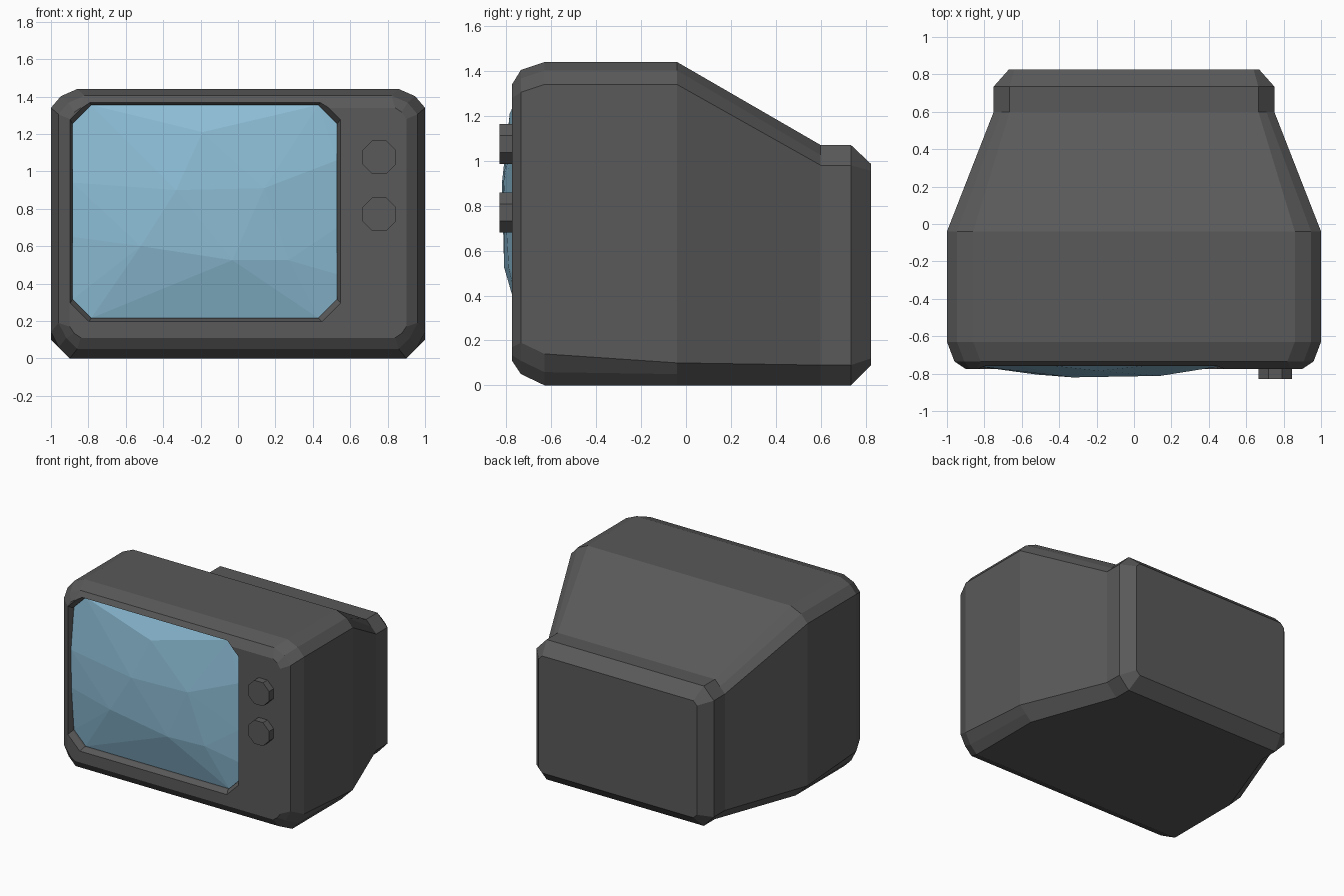
import bpy, bmesh, math
from mathutils import Matrix

if "Cube" in bpy.data.objects:
    bpy.data.objects.remove(bpy.data.objects["Cube"])


def material(name, r, g, b):
    m = bpy.data.materials.new(name)
    m.use_nodes = True
    m.diffuse_color = (r, g, b, 1)
    m.node_tree.nodes["Principled BSDF"].inputs["Base Color"].default_value = (r, g, b, 1)
    return m


grey = material("dark grey plastic", 0.1, 0.1, 0.1)
blue = material("screen blue", 0.265, 0.51, 0.67)


def finish(name, bm, mat):
    bmesh.ops.recalc_face_normals(bm, faces=bm.faces)
    mesh = bpy.data.meshes.new(name)
    bm.to_mesh(mesh)
    bm.free()
    mesh.materials.append(mat)
    obj = bpy.data.objects.new(name, mesh)
    bpy.context.collection.objects.link(obj)
    return obj


def loft(name, sections, mat):
    """Skin a list of (y, outline) sections that share a point count."""
    bm = bmesh.new()
    rings = [[bm.verts.new((x, y, z)) for x, z in pts] for y, pts in sections]
    for a, b in zip(rings, rings[1:]):
        for i in range(len(a)):
            j = (i + 1) % len(a)
            bm.faces.new((a[i], a[j], b[j], b[i]))
    bm.faces.new(rings[0])
    bm.faces.new(rings[-1])
    return finish(name, bm, mat)


def body_outline(w, z0, z1, top, bottom):
    """Symmetric outline; each corner is (width, height, bulge)."""
    half = []
    for (cw, ch, k), z, s in ((bottom, z0, 1), (top, z1, -1)):
        pts = [(w - cw, z), (w - cw * k, z + s * ch * k), (w, z + s * ch)]
        half += pts if s == 1 else pts[::-1]
    return half + [(-x, z) for x, z in reversed(half)]


def octagon(x0, x1, z0, z1, c):
    return [(x0 + c, z0), (x1 - c, z0), (x1, z0 + c), (x1, z1 - c),
            (x1 - c, z1), (x0 + c, z1), (x0, z1 - c), (x0, z0 + c)]


# Cabinet: rounded front, tapering hood, chamfered rear
soft = (0.06, 0.06, 0.4)
big_top = (0.14, 0.10, 0.38)
big_bottom = (0.10, 0.14, 0.42)
rear = (0.085, 0.09, 0.5)
cabinet = loft("cabinet", [
    (-0.775, body_outline(0.90, 0.11, 1.34, soft, soft)),
    (-0.735, body_outline(0.96, 0.05, 1.405, big_top, big_bottom)),
    (-0.63, body_outline(1.0, 0.0, 1.44, big_top, big_bottom)),
    (-0.04, body_outline(1.0, 0.0, 1.44, big_top, (0.10, 0.10, 0.5))),
    (0.60, body_outline(0.75, 0.0, 1.07, rear, rear)),
    (0.735, body_outline(0.75, 0.0, 1.07, rear, rear)),
    (0.825, body_outline(0.67, 0.09, 0.985, (0.03, 0.03, 0.5), (0.03, 0.03, 0.5))),
], grey)

# Recess for the screen
cutter = loft("screen_recess_cutter", [
    (-0.66, octagon(-0.88, 0.525, 0.22, 1.35, 0.10)),
    (-0.735, octagon(-0.885, 0.53, 0.215, 1.355, 0.10)),
    (-0.80, octagon(-0.905, 0.56, 0.185, 1.39, 0.10)),
], grey)
cutter.hide_render = True
mod = cabinet.modifiers.new("recess", "BOOLEAN")
mod.operation = "DIFFERENCE"
mod.solver = "EXACT"
mod.object = cutter
bpy.context.view_layer.update()
cut = bpy.data.meshes.new_from_object(
    cabinet.evaluated_get(bpy.context.evaluated_depsgraph_get()))
cabinet.modifiers.clear()
cabinet.data = cut
bpy.data.objects.remove(cutter)

# Screen: faceted bulging glass
bm = bmesh.new()
rim = octagon(-0.885, 0.53, 0.215, 1.355, 0.10)
for x, z in rim:
    bm.verts.new((x, -0.72, z))
    bm.verts.new((x, -0.65, z))
for x, y, z in [(-0.885, -0.755, 0.94), (-0.885, -0.75, 0.65),
                (0.53, -0.75, 1.06), (0.53, -0.75, 0.7), (0.53, -0.74, 0.45),
                (-0.33, -0.82, 0.90), (0.14, -0.812, 0.91), (-0.03, -0.81, 0.525),
                (0.27, -0.79, 0.525), (-0.52, -0.805, 0.60), (-0.19, -0.785, 1.21)]:
    bm.verts.new((x, y, z))
hull = bmesh.ops.convex_hull(bm, input=bm.verts)
bmesh.ops.delete(bm, geom=[v for v in bm.verts if not v.link_faces], context="VERTS")
finish("screen", bm, blue)

# Two control knobs
for name, z in (("upper_knob", 1.075), ("lower_knob", 0.77)):
    bm = bmesh.new()
    bmesh.ops.create_cone(bm, cap_ends=True, segments=8, radius1=0.097, radius2=0.097,
                          depth=0.09,
                          matrix=Matrix.Translation((0.755, -0.785, z))
                          @ Matrix.Rotation(math.pi / 2, 4, "X")
                          @ Matrix.Rotation(math.pi / 8, 4, "Z"))
    finish(name, bm, grey)
